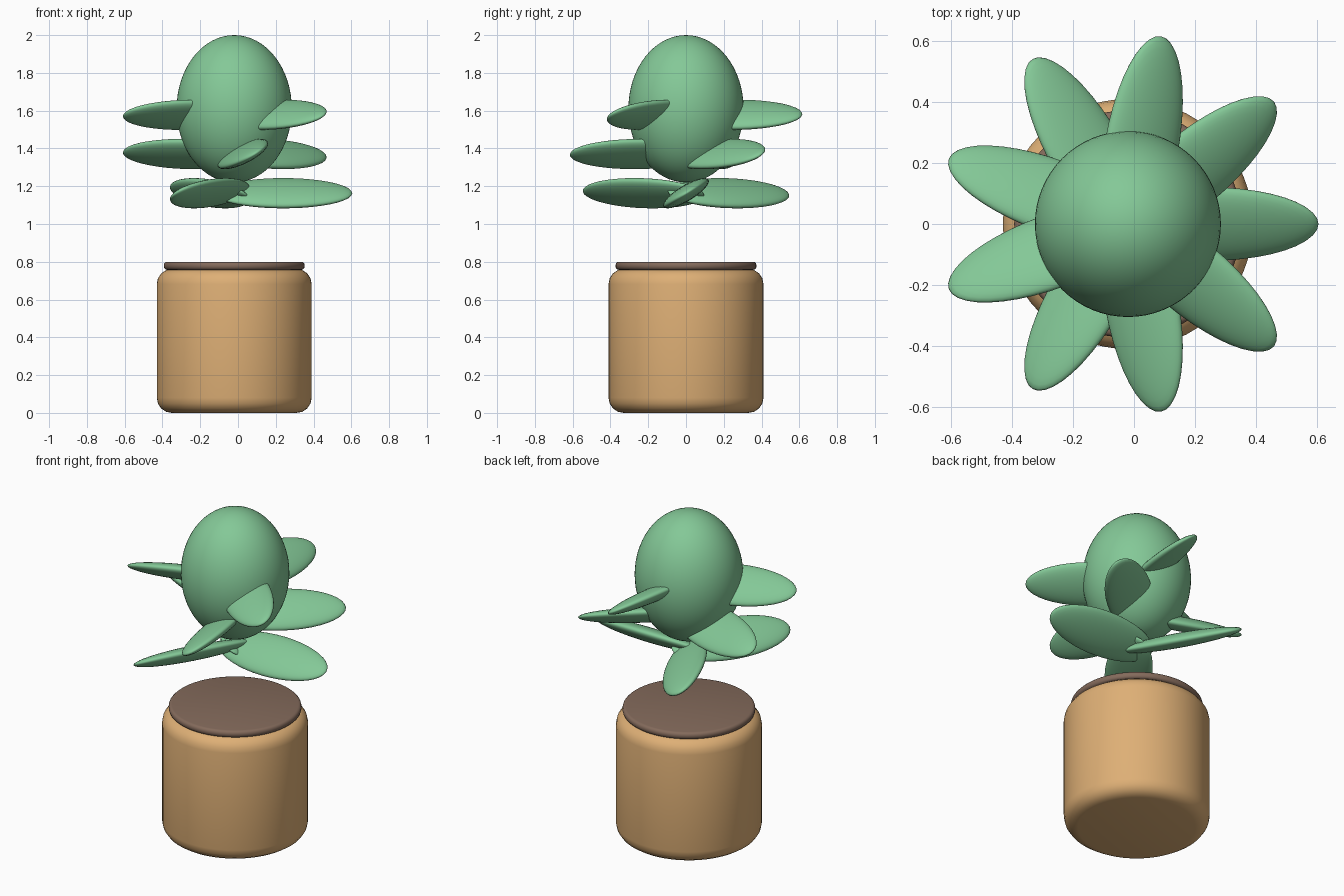
import bpy, math
from mathutils import Matrix, Vector

if "Cube" in bpy.data.objects:
    bpy.data.objects.remove(bpy.data.objects["Cube"])

CX = -0.02  # axis of pot and body


def material(name, rgb):
    m = bpy.data.materials.new(name)
    m.diffuse_color = (*rgb, 1)
    m.use_nodes = True
    m.node_tree.nodes["Principled BSDF"].inputs["Base Color"].default_value = m.diffuse_color
    return m


GREEN = material("leaf green", (0.23, 0.58, 0.31))
CLAY = material("clay tan", (0.73, 0.43, 0.18))
SOIL = material("soil brown", (0.23, 0.145, 0.105))


def ellipsoid(name, radii, matrix, segments, rings):
    bpy.ops.mesh.primitive_uv_sphere_add(segments=segments, ring_count=rings, radius=1)
    ob = bpy.context.object
    ob.name = name
    ob.data.transform(Matrix.Diagonal((*radii, 1)))
    ob.matrix_world = matrix
    ob.data.materials.append(GREEN)
    bpy.ops.object.shade_smooth()


def rounded_disc(name, radius, z0, z1, bevel, segments, mat):
    bpy.ops.mesh.primitive_cylinder_add(vertices=64, radius=radius, depth=z1 - z0,
                                        location=(CX, 0, (z0 + z1) / 2))
    ob = bpy.context.object
    ob.name = name
    ob.data.materials.append(mat)
    mod = ob.modifiers.new("rounded rim", "BEVEL")
    mod.width = bevel
    mod.segments = segments
    mod.limit_method = "ANGLE"
    mod.angle_limit = math.radians(40)
    bpy.ops.object.modifier_apply(modifier=mod.name)
    bpy.ops.object.shade_smooth_by_angle(angle=math.radians(40))


# Pot and soil
rounded_disc("pot", 0.41, 0.0, 0.762, 0.08, 4, CLAY)
rounded_disc("soil", 0.373, 0.757, 0.80, 0.018, 3, SOIL)

# Plant body
ellipsoid("plant_body", (0.305, 0.305, 0.39), Matrix.Translation((CX, 0, 1.61)), 64, 32)

# Nine leaves, every third one on the same tier, each rolled about its length
for i in range(9):
    z = 1.163 + 0.2075 * (i % 3)
    m = (Matrix.Translation((CX, 0, z)) @ Matrix.Rotation(math.radians(40 * i), 4, "Z")
         @ Matrix.Translation((0.26, 0, 0)) @ Matrix.Rotation(math.radians(31), 4, "X"))
    ellipsoid(f"leaf_{i + 1}", (0.365, 0.139, 0.042), m, 40, 20)
